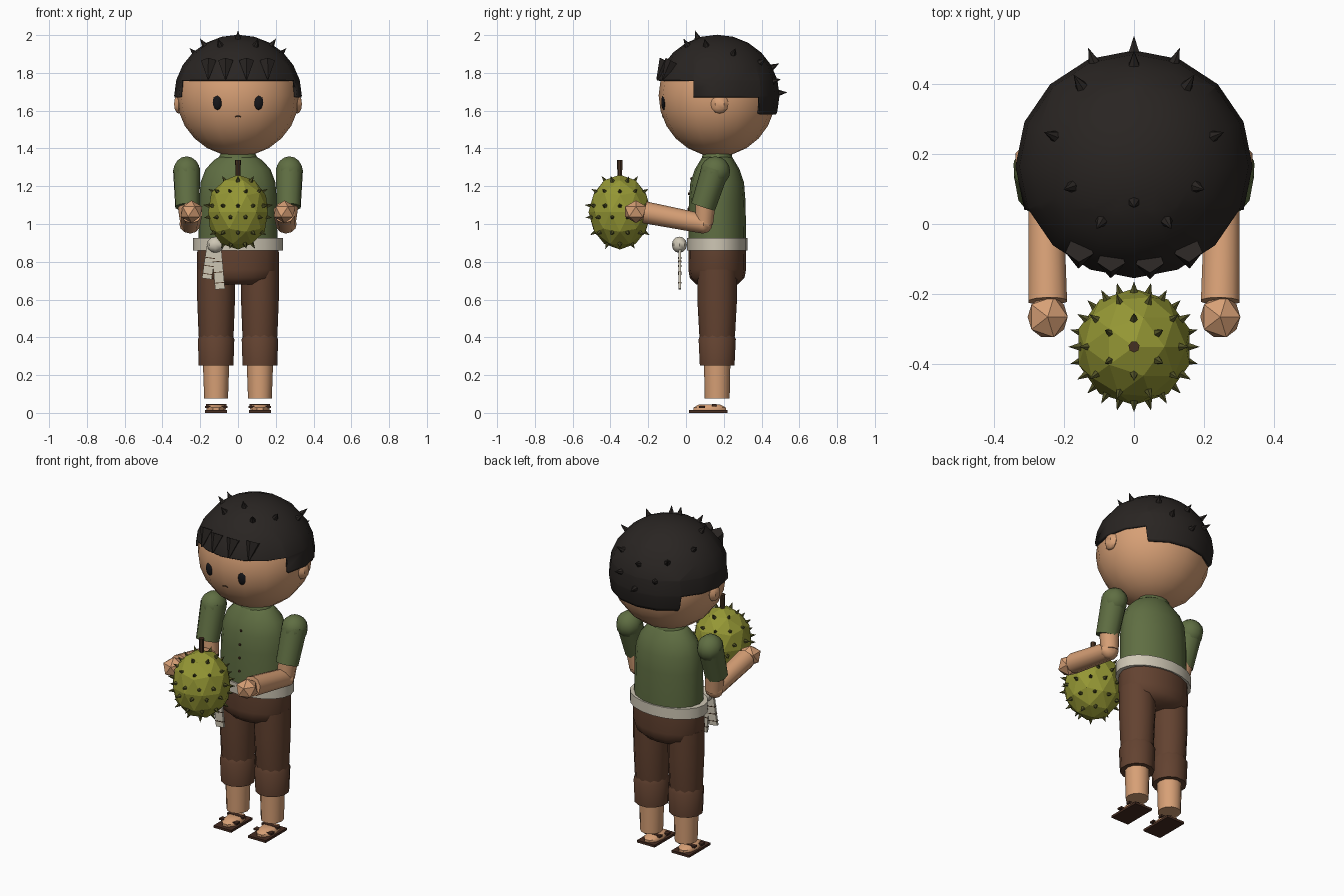
import bpy, bmesh, math
from mathutils import Vector, Matrix

if "Cube" in bpy.data.objects:
    bpy.data.objects.remove(bpy.data.objects["Cube"])

CY = 0.165  # body centre line in y


def material(name, r, g, b):
    m = bpy.data.materials.new(name)
    m.diffuse_color = (r, g, b, 1)
    m.use_nodes = True
    m.node_tree.nodes["Principled BSDF"].inputs["Base Color"].default_value = m.diffuse_color
    return m


SKIN = material("skin", .68, .35, .18)
GREEN = material("shirt_green", .115, .156, .055)
HAIR = material("hair_dark", .022, .018, .016)
BROWN = material("trouser_brown", .125, .055, .03)
CLOTH = material("belt_cloth", .62, .57, .46)
FRUIT = material("fruit_green", .30, .31, .035)
THORN = material("thorn_olive", .085, .085, .02)
SOLE = material("sole_brown", .06, .025, .015)
BLACK = material("eye_black", .008, .008, .01)
STEM = material("stem_brown", .06, .03, .015)


def finish(name, bm, mat, smooth=40):
    bmesh.ops.recalc_face_normals(bm, faces=bm.faces[:])
    me = bpy.data.meshes.new(name)
    bm.to_mesh(me)
    bm.free()
    ob = bpy.data.objects.new(name, me)
    bpy.context.collection.objects.link(ob)
    me.materials.append(mat)
    if smooth:
        bpy.ops.object.select_all(action='DESELECT')
        ob.select_set(True)
        bpy.context.view_layer.objects.active = ob
        bpy.ops.object.shade_smooth_by_angle(angle=math.radians(smooth))
    return ob


def place(loc, size, rot=None):
    return Matrix.Translation(loc) @ (rot or Matrix()) @ Matrix.Diagonal((*size, 1))


def ball(name, loc, size, mat, seg=10, rings=8, smooth=40):
    bm = bmesh.new()
    bmesh.ops.create_uvsphere(bm, u_segments=seg, v_segments=rings, radius=1, matrix=place(loc, size))
    return finish(name, bm, mat, smooth)


def box(name, loc, size, mat, rot=None):
    bm = bmesh.new()
    bmesh.ops.create_cube(bm, size=1, matrix=place(loc, size, rot))
    return finish(name, bm, mat, 0)


def add_cone(bm, a, b, r1, r2, seg):
    a, b = Vector(a), Vector(b)
    rot = (b - a).to_track_quat('Z', 'Y').to_matrix().to_4x4()
    bmesh.ops.create_cone(bm, cap_ends=True, segments=seg, radius1=r1, radius2=r2,
                          depth=(b - a).length, matrix=Matrix.Translation((a + b) / 2) @ rot)


def limb(name, a, b, r1, r2, mat, seg=10, smooth=40):
    bm = bmesh.new()
    add_cone(bm, a, b, r1, r2, seg)
    return finish(name, bm, mat, smooth)


def loft(name, rings, mat, x=0, y=CY, seg=16, phase=0.0, smooth=50):
    """Stack of elliptical rings given as (z, x radius, y radius)."""
    bm = bmesh.new()
    loops = []
    for z, rx, ry in rings:
        loops.append([bm.verts.new((x + rx * math.cos(t), y + ry * math.sin(t), z))
                      for t in (2 * math.pi * (i + phase) / seg for i in range(seg))])
    for lo, hi in zip(loops, loops[1:]):
        for i in range(seg):
            j = (i + 1) % seg
            bm.faces.new((lo[i], lo[j], hi[j], hi[i]))
    bm.faces.new(loops[0])
    bm.faces.new(loops[-1])
    return finish(name, bm, mat, smooth)


# Head and face
HC = Vector((0, CY, 1.68))
ball("head", HC, (.325, .31, .322), SKIN, 16, 12, 60)
for s, side in ((-1, "right"), (1, "left")):
    ball(side + "_eye", (s * .108, -.117, 1.645), (.026, .014, .041), BLACK, 8, 6)
    ball(side + "_ear", (s * .315, .178, 1.635), (.027, .047, .05), SKIN, 6, 6)
for s in (-1, 1):
    limb("mouth", (0, -.124, 1.573), (s * .016, -.122, 1.565), .004, .003, STEM, 5)

# Hair cap, stepped hairline: brow, temples, nape
HR = Vector((.338, .33, .322))
bm = bmesh.new()
bmesh.ops.create_uvsphere(bm, u_segments=16, v_segments=12, radius=1, matrix=place(HC, HR))
for co, no in (((0, .04, 0), (0, 1, 0)), ((0, .39, 0), (0, 1, 0)),
               ((0, 0, 1.76), (0, 0, 1)), ((0, 0, 1.67), (0, 0, 1)), ((0, 0, 1.58), (0, 0, 1))):
    bmesh.ops.bisect_plane(bm, geom=bm.verts[:] + bm.edges[:] + bm.faces[:], plane_co=co, plane_no=no)


def hairline(y):
    return 1.76 if y < .04 else 1.67 if y < .39 else 1.58


cut = [f for f in bm.faces if f.calc_center_median().z < hairline(f.calc_center_median().y)]
bmesh.ops.delete(bm, geom=cut, context='FACES')
hair = finish("hair_cap", bm, HAIR, 60)
mod = hair.modifiers.new("thickness", 'SOLIDIFY')
mod.thickness = .015

# Hair tufts standing out of the cap
bm = bmesh.new()
tufts = [(0, -.08, .235), (0, .335, .015)]
for s in (-1, 1):
    tufts += [(s * .095, -.16, .27), (s * .18, -.06, .27), (s * .225, .085, .22),
              (s * .155, .235, .18), (s * .12, .31, .08)]
tufts += [(0, .29, .15)]
for t in tufts:
    d = Vector(t)
    k = math.sqrt(sum((d[i] / HR[i]) ** 2 for i in range(3)))
    p = HC + d / k
    n = d.normalized()
    add_cone(bm, p - n * .02, p + n * .042, .023, 0, 6)
finish("hair_tufts", bm, HAIR, 0)

# Fringe points hanging over the brow
bm = bmesh.new()
for x in (-.155, -.065, .045, .155):
    y = CY - .31 * math.sqrt(1 - (x / .345) ** 2)
    add_cone(bm, (x, y + .04, 1.86), (x * 1.02, y - .012, 1.765), .042, .003, 5)
finish("fringe", bm, HAIR, 0)

# Torso, collar, buttons
loft("neck", [(1.30, .07, .07), (1.40, .07, .07)], SKIN, seg=12)
loft("shirt", [(.88, .208, .152), (.95, .208, .153), (1.12, .206, .15), (1.22, .198, .142),
               (1.29, .172, .118), (1.34, .125, .088), (1.355, .10, .078)], GREEN)
loft("collar", [(1.345, .105, .082), (1.375, .09, .076)], GREEN)
for z, y in ((1.0, .012), (1.08, .013), (1.16, .016), (1.24, .028)):
    ball("button", (0, y, z), (.008, .006, .008), STEM, 6, 4)

# Sash with knot and two hanging tails
loft("sash", [(.86, .238, .16), (.925, .238, .16)], CLOTH, seg=20)
ball("sash_knot", (-.12, -.035, .89), (.046, .04, .043), CLOTH, 8, 6)
for x0, x1, z1 in ((-.14, -.165, .71), (-.115, -.095, .655)):
    a, b = Vector((x0, -.032, .88)), Vector((x1, -.034, z1))
    rot = (a - b).to_track_quat('Z', 'Y').to_matrix().to_4x4()
    tilt = Matrix.Rotation(math.atan2(a.x - b.x, a.z - b.z), 4, 'Y')
    box("sash_tail", (a + b) / 2, (.052, .014, (a - b).length), CLOTH, tilt)
    for k in (.35, .6, .85):
        box("tail_stripe", a.lerp(b, k), (.054, .018, .004), STEM, tilt)

# Trousers
loft("trouser_hips", [(.68, .15, .11), (.715, .20, .145), (.76, .218, .153), (.88, .215, .152)], BROWN)

for s, side in ((-1, "right"), (1, "left")):
    x = s * .116
    # Leg, rolled cuff and calf
    loft(side + "_trouser_leg", [(.38, .09, .09), (.42, .093, .095), (.60, .10, .105), (.76, .102, .105)],
         BROWN, x=x, seg=12)
    loft(side + "_cuff", [(.25, .095, .095), (.39, .10, .102), (.425, .08, .085)], BROWN, x=x, seg=12, phase=.5)
    loft(side + "_calf", [(.075, .063, .066), (.27, .07, .07)], SKIN, x=x, seg=12)
    # Foot and sandal
    box(side + "_sandal_sole", (x, .118, .007), (.118, .205, .014), SOLE)
    loft(side + "_foot", [(.012, .05, .09), (.028, .052, .09), (.044, .038, .06)], SKIN, x=x, y=.125, seg=10)
    box(side + "_sandal_strap", (x, .085, .032), (.12, .03, .01), SOLE)
    box(side + "_sandal_heel_strap", (x, .15, .04), (.108, .025, .012), SOLE)

    # Arm: shoulder, sleeve, elbow, forearm, hand
    ball(side + "_shoulder", (s * .272, .155, 1.28), (.074, .079, .078), GREEN, 10, 8)
    limb(side + "_sleeve", (s * .272, .155, 1.29), (s * .268, .09, 1.09), .074, .066, GREEN, 10)
    limb(side + "_upper_arm", (s * .268, .105, 1.13), (s * .255, .095, 1.0), .056, .05, SKIN, 10)
    ball(side + "_elbow", (s * .255, .092, 1.0), (.056, .048, .05), SKIN, 8, 6)
    limb(side + "_forearm", (s * .252, .10, 1.0), (s * .246, -.22, 1.062), .052, .058, SKIN, 10)
    bm = bmesh.new()
    bmesh.ops.create_icosphere(bm, subdivisions=1, radius=1,
                               matrix=place((s * .246, -.265, 1.065), (.064, .068, .06)))
    finish(side + "_hand", bm, SKIN, 0)

# Spiky fruit
FC, FR = Vector((0, -.35, 1.063)), Vector((.166, .166, .198))
bm = bmesh.new()
bmesh.ops.create_icosphere(bm, subdivisions=2, radius=1, matrix=place(FC, FR))
finish("fruit", bm, FRUIT, 0)
bm = bmesh.new()
for lat, count, off in ((-62, 6, 0), (-34, 10, .5), (-8, 12, .5), (10, 12, 0), (34, 10, 0), (60, 6, .5)):
    for i in range(count):
        la, lo = math.radians(lat), 2 * math.pi * (i + off) / count
        d = Vector((math.cos(la) * math.cos(lo), math.cos(la) * math.sin(lo), math.sin(la)))
        p = FC + d * FR
        n = Vector(d[k] / FR[k] for k in range(3)).normalized()
        add_cone(bm, p - n * .012, p + n * .024, .013, 0, 5)
finish("fruit_thorns", bm, THORN, 0)
limb("fruit_stem", (0, -.35, 1.24), (0, -.35, 1.34), .012, .016, STEM, 7)
